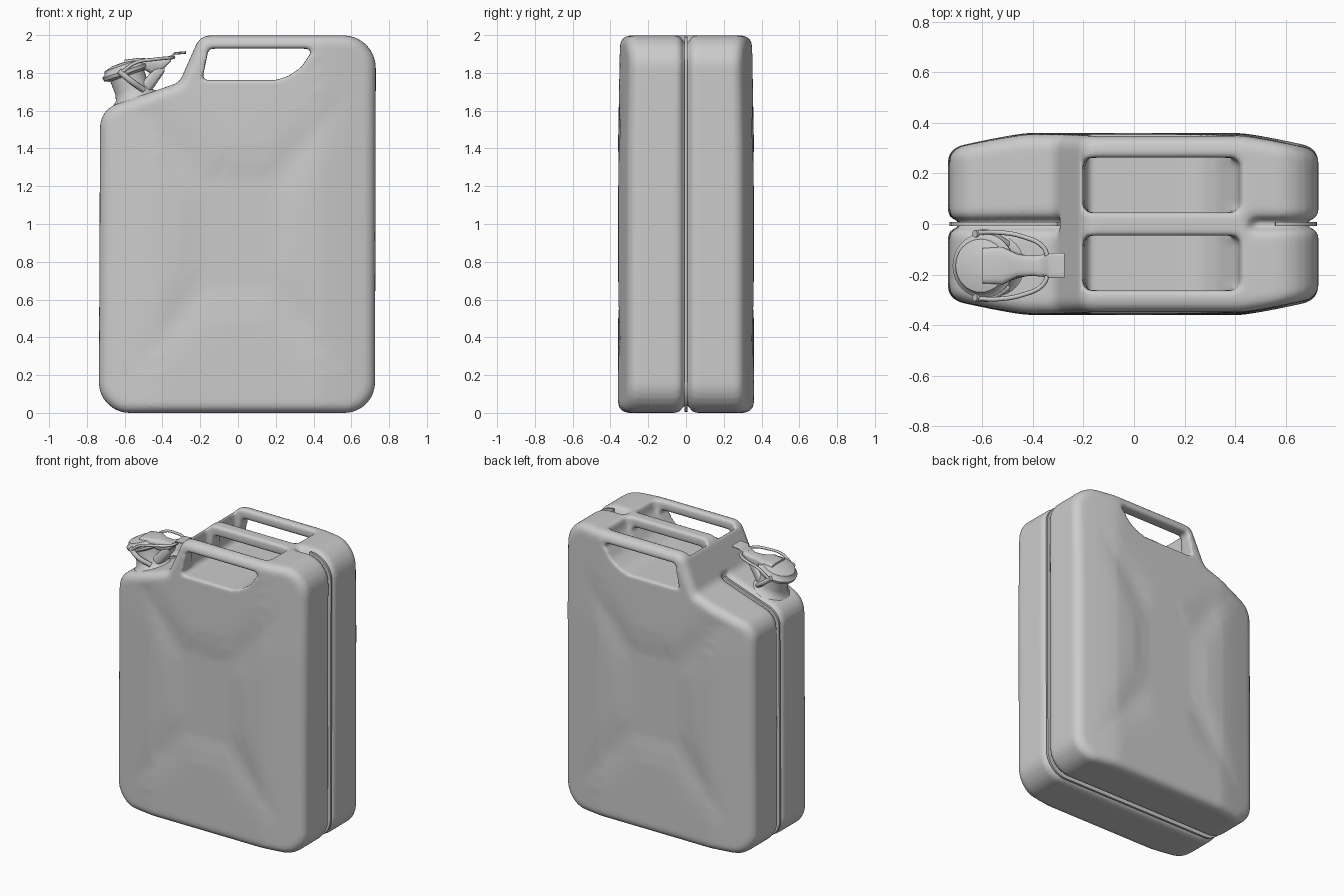
import bpy, bmesh, math
from mathutils import Vector, Matrix

if "Cube" in bpy.data.objects:
    bpy.data.objects.remove(bpy.data.objects["Cube"])


def clamp(v, a=0.0, b=1.0):
    return max(a, min(b, v))


def make(name, bm):
    bmesh.ops.recalc_face_normals(bm, faces=bm.faces)
    me = bpy.data.meshes.new(name)
    bm.to_mesh(me)
    bm.free()
    ob = bpy.data.objects.new(name, me)
    bpy.context.collection.objects.link(ob)
    return ob


def loft(name, rings):
    """Skin a list of closed rings and cap both ends."""
    bm = bmesh.new()
    vs = [[bm.verts.new(p) for p in r] for r in rings]
    n = len(vs[0])
    for a, b in zip(vs, vs[1:]):
        for i in range(n):
            bm.faces.new((a[i], a[(i + 1) % n], b[(i + 1) % n], b[i]))
    bm.faces.new(vs[0])
    bm.faces.new(vs[-1])
    return make(name, bm)


def smooth(ob, angle=40):
    bpy.ops.object.select_all(action='DESELECT')
    ob.select_set(True)
    bpy.context.view_layer.objects.active = ob
    bpy.ops.object.shade_smooth_by_angle(angle=math.radians(angle))


def rounded(corners, step=0.04):
    """Fillet each (x, z, radius) corner, then subdivide the straight runs."""
    pts = []
    n = len(corners)
    for i, (x, z, r) in enumerate(corners):
        p = Vector((x, z))
        a = (Vector(corners[i - 1][:2]) - p).normalized()
        b = (Vector(corners[(i + 1) % n][:2]) - p).normalized()
        half = a.angle(b) / 2
        t = r / math.tan(half)
        s, e = p + a * t, p + b * t
        c = p + (a + b).normalized() * (r / math.sin(half))
        for k in range(9):
            d = s.lerp(e, k / 8) - c
            pts.append(c + d.normalized() * r)
    out = []
    for p, q in zip(pts, pts[1:] + pts[:1]):
        m = max(1, math.ceil((q - p).length / step))
        out += [p.lerp(q, k / m) for k in range(m)]
    return out


# Can outline in the front view, clockwise from the top right
outline = rounded([(0.73, 1.998, 0.17), (0.725, 0, 0.16), (-0.737, 0, 0.16),
                   (-0.73, 1.605, 0.13), (-0.31, 1.75, 0.06), (-0.2, 1.998, 0.08)])
N = len(outline)
inward = []
for i in range(N):
    t = (outline[(i + 1) % N] - outline[i - 1]).normalized()
    inward.append(Vector((t.y, -t.x)))
CENTRE = Vector((0, 1.0))


def on_handle(p):
    return p.y > 1.76 and -0.3 < p.x < 0.47


def dent(x, z):
    """Shallow pressed cross on the large faces."""
    v = z - 0.95
    d = abs(abs(x) / 0.5 - abs(v) / 0.7)
    edge = clamp(2.5 * (1 - max(abs(x) / 0.58, abs(v) / 0.75)))
    mid = clamp(4 * (1 - max(abs(x) / 0.28, abs(v) / 0.42)))
    return edge * max(0.013 * math.exp(-(d / 0.25) ** 2), 0.013 * mid)


def ring(y, inset, scale, groove=False, sign=1):
    res = []
    for p, nrm in zip(outline, inward):
        q = p + nrm * (0 if groove and on_handle(p) else inset)
        q = CENTRE + (q - CENTRE) * scale
        k = 1 - 0.165 * clamp((abs(q.x) - 0.42) / 0.31) ** 1.2
        k -= 0.03 * clamp((q.y - 1.4) / 0.6)
        yy = y * k - (dent(q.x, q.y) if scale < 1 else 0)
        res.append((q.x, sign * yy, q.y))
    return res


# Body shell: face rings, rounded rim, side wall, seam groove
R, Y = 0.055, 0.36
half = [(Y, R, s, False) for s in (.05, .15, .25, .35, .45, .55, .65, .75, .85, .94)]
for k in range(6):
    a = math.radians(90 - 18 * k)
    half.append((Y - R + R * math.sin(a), R - R * math.cos(a), 1, False))
half += [(0.2, 0, 1, False), (0.06, 0, 1, False), (0.036, 0.006, 1, True),
         (0.024, 0.02, 1, True), (0.017, 0.045, 1, True)]
rings = [ring(*h, sign=-1) for h in half] + [ring(*h) for h in reversed(half)]
body = loft("can_body", rings)


# Cutters: see-through window below the handles, pockets between them
def cutter(name, prof, y0, y1, bevel=0.0):
    ob = loft(name, [[(x, y, z) for x, z in prof] for y in (y0, y1)])
    ob.hide_render = True
    if bevel:
        b = ob.modifiers.new("round", 'BEVEL')
        b.width, b.segments = bevel, 3
    return ob


window = [(-0.19, 1.762), (-0.155, 1.928), (0.40, 1.928), (0.335, 1.83), (0.27, 1.785), (0.2, 1.762)]
pocket = [(-0.19, 1.762), (-0.215, 2.15), (0.455, 2.15), (0.41, 1.93), (0.335, 1.83), (0.2, 1.762)]
cutters = [cutter("window_cutter", window, -0.5, 0.5),
           cutter("pocket_cutter_front", pocket, -0.262, -0.046, 0.03),
           cutter("pocket_cutter_back", pocket, 0.046, 0.262, 0.03)]
for c in cutters:
    m = body.modifiers.new(c.name, 'BOOLEAN')
    m.object, m.operation, m.solver = c, 'DIFFERENCE', 'EXACT'
m = body.modifiers.new("even_skin", 'REMESH')
m.mode, m.voxel_size, m.use_smooth_shade = 'VOXEL', 0.013, True
m = body.modifiers.new("soften", 'SMOOTH')
m.factor, m.iterations = 0.5, 4
bpy.context.view_layer.objects.active = body
for name in [m.name for m in body.modifiers]:
    bpy.ops.object.modifier_apply(modifier=name)
for c in cutters:
    bpy.data.objects.remove(c)

# Weld rib lying in the seam groove, absent over the middle handle
rib = []
for p, nrm in zip(outline, inward):
    if not (p.y > 1.76 and p.x < 0.555):
        a, b = p + nrm * 0.06, p + nrm * 0.006
        rib.append([(a.x, -.007, a.y), (b.x, -.007, b.y), (b.x, .007, b.y), (a.x, .007, a.y)])
smooth(loft("seam_rib", [r for r in rib if not (r[0][0] > 0.4 and r[0][2] > 1.9 and r is rib[-1])]))

# Spout: parts turned around a tilted axis
SY = -0.165
TILT = Matrix.Rotation(-0.33, 4, 'Y')


def turned(name, base, prof, seg=32):
    mat = Matrix.Translation(base) @ TILT
    smooth(loft(name, [[mat @ Vector((r * math.cos(2 * math.pi * i / seg),
                                      r * math.sin(2 * math.pi * i / seg), h))
                        for i in range(seg)] for r, h in prof]))


turned("spout_neck", (-0.54, SY, 1.65),
       [(0.13, -0.03), (0.125, 0.015), (0.10, 0.035), (0.092, 0.07), (0.095, 0.15)])
turned("spout_cap", (-0.587, SY, 1.785),
       [(0.10, 0), (0.125, 0.012), (0.128, 0.03), (0.112, 0.042), (0.105, 0.06), (0.06, 0.072), (0.02, 0.074)])


def strap(name, stations):
    """Rounded bar along x from (x, z, half width, half thickness)."""
    rs = []
    for x, z, w, t in stations:
        rs.append([(x, SY + w * math.copysign(abs(math.cos(a)) ** 0.5, math.cos(a)),
                    z + t * math.copysign(abs(math.sin(a)) ** 0.5, math.sin(a)))
                   for a in [2 * math.pi * (i + 0.5) / 16 for i in range(16)]])
    smooth(loft(name, rs), 50)


strap("cap_lever", [(-0.60, 1.855, 0.07, 0.015), (-0.52, 1.855, 0.075, 0.025), (-0.46, 1.835, 0.045, 0.04),
                    (-0.40, 1.845, 0.04, 0.03), (-0.355, 1.875, 0.045, 0.014)])
strap("lever_tab", [(-0.37, 1.875, 0.035, 0.01), (-0.345, 1.89, 0.04, 0.009),
                    (-0.335, 1.903, 0.05, 0.007), (-0.275, 1.908, 0.05, 0.007)])
strap("hinge_bracket", [(-0.56, 1.69, 0.07, 0.05), (-0.49, 1.72, 0.06, 0.05), (-0.44, 1.78, 0.045, 0.05),
                        (-0.39, 1.83, 0.035, 0.025)])


def wire(name, pts, r):
    cu = bpy.data.curves.new(name, 'CURVE')
    cu.dimensions, cu.bevel_depth, cu.bevel_resolution, cu.use_fill_caps = '3D', r, 2, True
    cu.resolution_u = 5
    sp = cu.splines.new('BEZIER')
    sp.bezier_points.add(len(pts) - 1)
    for b, p in zip(sp.bezier_points, pts):
        b.co = p
        b.handle_left_type = b.handle_right_type = 'AUTO'
    bpy.context.collection.objects.link(bpy.data.objects.new(name, cu))


# Locking bail: two side wires from the cap to the lever, and neck lugs
for side, s in (("front", -1), ("back", 1)):
    wire("bail_" + side, [(-0.62, SY + s * 0.13, 1.80), (-0.54, SY + s * 0.132, 1.855), (-0.44, SY + s * 0.115, 1.872),
                          (-0.36, SY + s * 0.075, 1.88), (-0.34, SY + s * 0.03, 1.882)], 0.009)
    wire("lug_" + side, [(-0.63, SY + s * 0.125, 1.81), (-0.57, SY + s * 0.125, 1.76),
                         (-0.50, SY + s * 0.085, 1.71)], 0.016)
